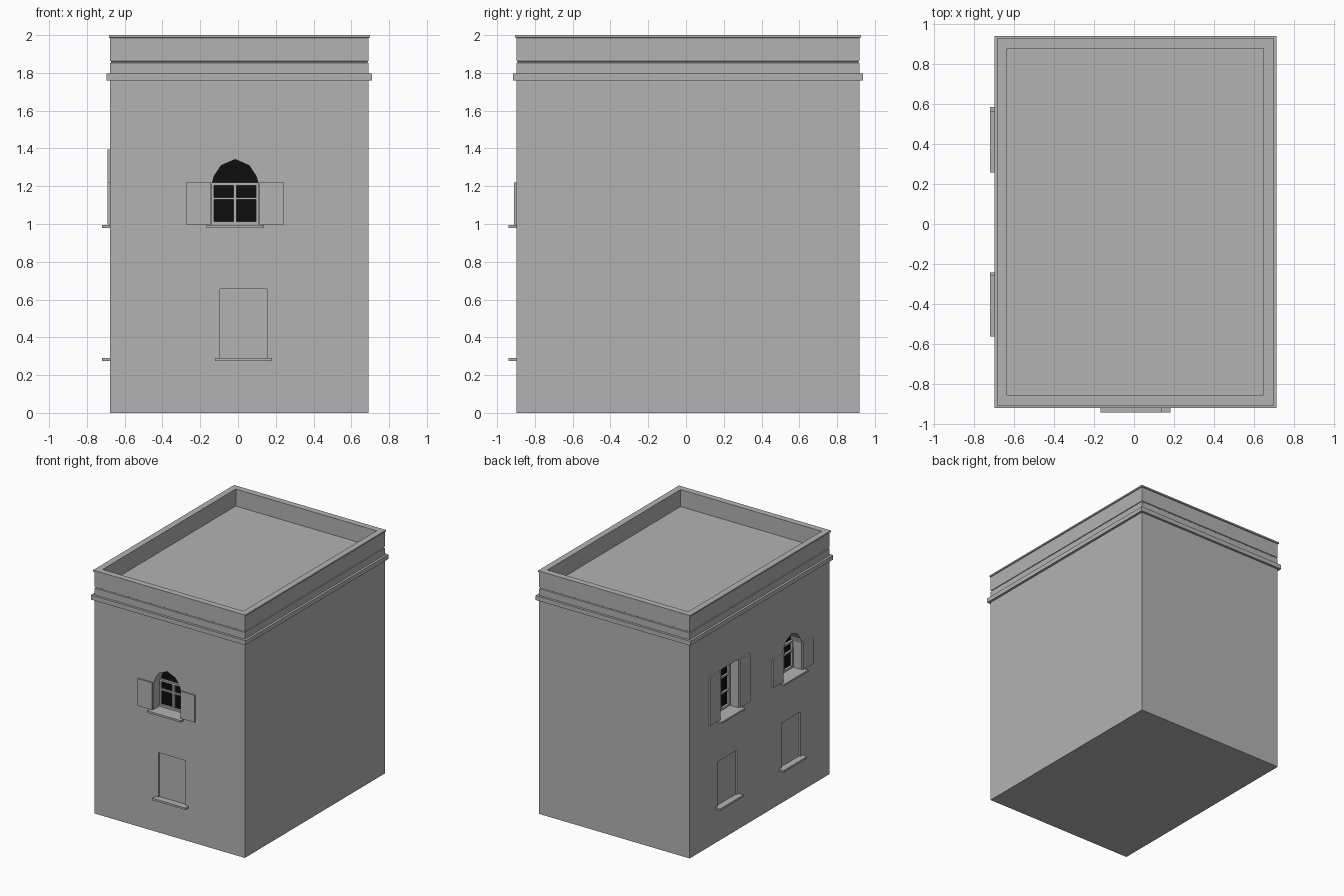
import bpy, bmesh

if "Cube" in bpy.data.objects:
    bpy.data.objects.remove(bpy.data.objects["Cube"])

# Body footprint
X0, X1, Y0, Y1 = -0.677, 0.691, -0.898, 0.919
DEPTH = 0.10       # window reveal depth
SILL_OUT = 0.042   # sill projection


def material(name, v):
    m = bpy.data.materials.new(name)
    m.diffuse_color = (v, v, v, 1)
    m.use_nodes = True
    m.node_tree.nodes["Principled BSDF"].inputs["Base Color"].default_value = m.diffuse_color
    return m


GREY = material("grey plaster", 0.45)
BLACK = material("black glass", 0.004)


def finish(bm, name, mat):
    bmesh.ops.recalc_face_normals(bm, faces=bm.faces)
    me = bpy.data.meshes.new(name)
    bm.to_mesh(me)
    bm.free()
    me.materials.append(mat)
    ob = bpy.data.objects.new(name, me)
    bpy.context.collection.objects.link(ob)
    return ob


def rect_loft(name, profile):
    """Stack rectangles offset from the footprint, capped at both ends."""
    bm = bmesh.new()
    rings = []
    for o, z in profile:
        rings.append([bm.verts.new(p) for p in (
            (X0 - o, Y0 - o, z), (X1 + o, Y0 - o, z),
            (X1 + o, Y1 + o, z), (X0 - o, Y1 + o, z))])
    for a, b in zip(rings, rings[1:]):
        for i in range(4):
            j = (i + 1) % 4
            bm.faces.new((a[i], a[j], b[j], b[i]))
    bm.faces.new(rings[0])
    bm.faces.new(rings[-1])
    return finish(bm, name, GREY)


def wall_point(side, u, out, z):
    return (u, Y0 - out, z) if side == "front" else (X0 - out, u, z)


def prism(name, side, outline, out0, out1, mat=GREY):
    """Extrude a wall outline (u, z) between two distances from the wall."""
    bm = bmesh.new()
    a = [bm.verts.new(wall_point(side, u, out0, z)) for u, z in outline]
    b = [bm.verts.new(wall_point(side, u, out1, z)) for u, z in outline]
    n = len(a)
    bm.faces.new(a)
    bm.faces.new(b)
    for i in range(n):
        j = (i + 1) % n
        bm.faces.new((a[i], a[j], b[j], b[i]))
    return finish(bm, name, mat)


def slab(name, side, u0, u1, z0, z1, out0, out1):
    return prism(name, side, [(u0, z0), (u1, z0), (u1, z1), (u0, z1)], out0, out1)


# Walls, then cornice and hollow parapet with the sunken roof
walls = rect_loft("walls", [(0, 0), (0, 1.76)])
rect_loft("cornice_and_parapet", [
    (0, 1.76), (0.019, 1.76), (0.019, 1.797), (0, 1.797),
    (0, 1.852), (-0.005, 1.856), (-0.005, 1.861), (0, 1.864),
    (0, 1.985), (0.007, 1.988), (0.007, 2.0),
    (-0.044, 2.0), (-0.044, 1.86)])


def cut(cutter):
    mod = walls.modifiers.new("opening", "BOOLEAN")
    mod.operation = "DIFFERENCE"
    mod.solver = "EXACT"
    mod.object = cutter
    bpy.context.view_layer.objects.active = walls
    bpy.ops.object.modifier_apply(modifier=mod.name)
    bpy.data.objects.remove(cutter)


def upper_window(side, c, arched):
    h, bottom = 0.125, 0.98
    head = 1.22 if arched else 1.395
    # Opening outline, with a faceted arch when required
    arch = [(0.122, 1.215), (0.111, 1.255), (0.074, 1.31)] if arched else [(h, head)]
    right = [(h, bottom)] + arch
    peak = [(0, 1.342)] if arched else []
    outline = [(c + u, z) for u, z in
               right + peak + [(-u, z) for u, z in reversed(right)]]
    cut(prism("cutter", side, outline, 0.02, -DEPTH))
    prism("window_glass", side, outline, -DEPTH + 0.001, -DEPTH + 0.006, BLACK)
    # Frame and glazing bars
    f0, f1 = -DEPTH + 0.004, -DEPTH + 0.025
    for s in (-1, 1):
        slab("frame_side", side, c + s * h, c + s * (h - 0.014), 0.995, head - 0.005, f0, f1)
        # Open shutters lying flat on the wall
        slab("shutter", side, c + s * 0.129, c + s * 0.259, 0.998, head, 0, 0.013)
    slab("frame_bottom", side, c - h, c + h, 0.995, 1.012, f0, f1)
    slab("frame_top", side, c - h, c + h, head - 0.016, head, f0, f1)
    slab("glazing_bar_vertical", side, c - 0.008, c + 0.008, 0.995, head - 0.01, f0, f1)
    for z in ([1.135] if arched else [1.13, 1.26]):
        slab("glazing_bar_horizontal", side, c - h, c + h, z - 0.006, z + 0.006, f0, f1 - 0.002)
    # Sill runs from the glass to beyond the wall face
    slab("upper_sill_inner", side, c - h, c + h, 0.98, 0.996, -DEPTH, 0)
    slab("upper_sill", side, c - 0.152, c + 0.152, 0.98, 0.996, 0, SILL_OUT)


def blind_window(side, c):
    # Shallow blocked-up opening with a sill
    cut(slab("cutter", side, c - 0.124, c + 0.124, 0.29, 0.655, 0.02, -0.012))
    slab("lower_sill", side, c - 0.152, c + 0.152, 0.274, 0.29, 0, SILL_OUT)


# (wall, upper centre, lower centre, arched)
for side, up, low, arched in (("front", -0.015, 0.029, True),
                              ("left", 0.41, 0.431, False),
                              ("left", -0.41, -0.395, True)):
    upper_window(side, up, arched)
    blind_window(side, low)
